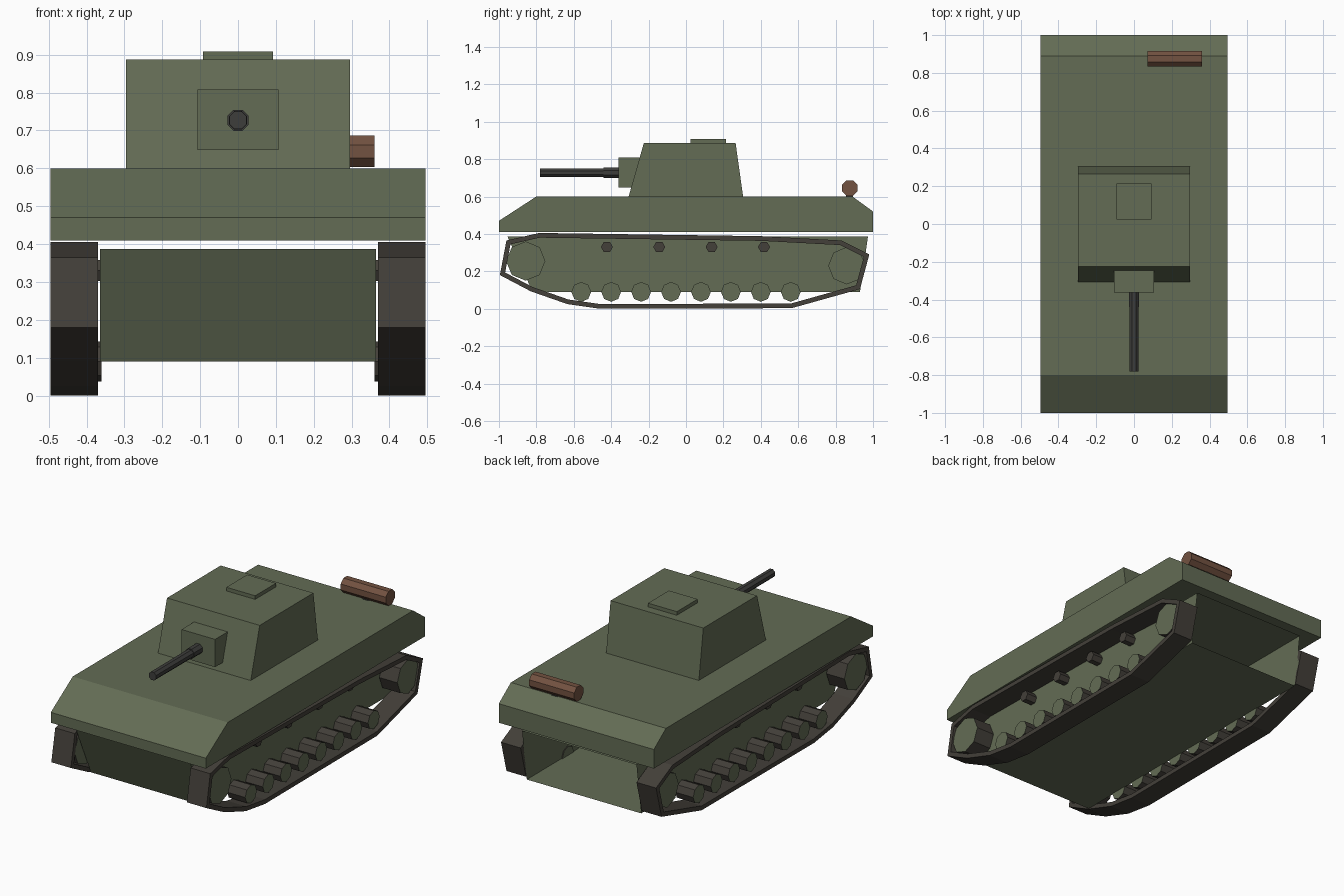
import bpy, bmesh, math
from mathutils import Vector

if "Cube" in bpy.data.objects:
    bpy.data.objects.remove(bpy.data.objects["Cube"])


def material(name, rgb):
    m = bpy.data.materials.new(name)
    m.diffuse_color = (*rgb, 1)
    m.use_nodes = True
    m.node_tree.nodes["Principled BSDF"].inputs["Base Color"].default_value = m.diffuse_color
    return m


GREEN = material("olive green", (0.125, 0.150, 0.090))
TRACK = material("dark track brown", (0.056, 0.050, 0.041))
STEEL = material("gun steel", (0.047, 0.047, 0.044))
RUST = material("rusty brown", (0.170, 0.084, 0.052))


def finish(name, bm, mats, mirror=False):
    bmesh.ops.recalc_face_normals(bm, faces=bm.faces[:])
    me = bpy.data.meshes.new(name)
    bm.to_mesh(me)
    bm.free()
    for m in mats:
        me.materials.append(m)
    ob = bpy.data.objects.new(name, me)
    bpy.context.collection.objects.link(ob)
    if mirror:
        ob.modifiers.new("mirror", 'MIRROR').use_axis[0] = True
    return ob


def extrude_profile(name, pts, x0, x1, mat, open_rear=False):
    """Side profile (y, z) extruded across x."""
    bm = bmesh.new()
    a = [bm.verts.new((x0, y, z)) for y, z in pts]
    b = [bm.verts.new((x1, y, z)) for y, z in pts]
    n = len(pts)
    bm.faces.new(a)
    bm.faces.new(b)
    for i in range(n):
        j = (i + 1) % n
        bm.faces.new((a[i], a[j], b[j], b[i]))
    if open_rear:
        rear = max(bm.faces, key=lambda f: f.calc_center_median().y)
        bmesh.ops.delete(bm, geom=[rear], context='FACES')
    return finish(name, bm, [mat])


def box(name, x, y, z, mat):
    return extrude_profile(name, [(y[0], z[0]), (y[1], z[0]), (y[1], z[1]), (y[0], z[1])], x[0], x[1], mat)


def lathe(name, axis, rings, centre, mats, sides=8, turn=0.0, mirror=False):
    """Stack of (position along axis, radius) rings around the x or y axis."""
    bm = bmesh.new()
    loops = []
    for p, r in rings:
        loop = []
        for k in range(sides):
            t = turn + math.tau * k / sides
            u, v = centre[0] + r * math.cos(t), centre[1] + r * math.sin(t)
            loop.append(bm.verts.new((p, u, v) if axis == 'x' else (u, p, v)))
        loops.append(loop)
    for a, b in zip(loops, loops[1:]):
        for k in range(sides):
            j = (k + 1) % sides
            bm.faces.new((a[k], a[j], b[j], b[k]))
    for cap in (loops[0], loops[-1]):
        bm.faces.new(cap).material_index = len(mats) - 1
    return finish(name, bm, mats, mirror)


# Hull: wide upper body, narrow lower tub open at the back
extrude_profile("upper_hull", [(-1, .41), (-1, .47), (-.8, .6), (.89, .6), (1, .52), (1, .41)],
                -.495, .495, GREEN)
extrude_profile("lower_hull", [(-.955, .387), (-.82, .09), (.93, .09), (.973, .387)],
                -.365, .365, GREEN, open_rear=True)

# Turret, hatch, mantlet and gun
extrude_profile("turret", [(-.308, .595), (-.225, .887), (.265, .887), (.306, .595)],
                -.296, .296, GREEN)
box("turret_hatch", (-.092, .092), (.025, .215), (.88, .908), GREEN)
box("gun_mantlet", (-.107, .107), (-.362, -.24), (.648, .808), GREEN)
lathe("gun_barrel", 'y', [(-.78, .025), (-.44, .026), (-.44, .03), (-.34, .03)], (0, .727),
      [STEEL], turn=math.pi / 8)

# Exhaust muffler and bracket on the rear deck
lathe("muffler", 'x', [(.072, .045), (.36, .045)], (.875, .645), [RUST], turn=math.pi / 8)
box("muffler_bracket", (.195, .235), (.855, .893), (.595, .625), STEEL)

# Track: closed band offset inwards
outer = [Vector(p) for p in [(-.995, .18), (-.83, .093), (-.635, .025), (-.46, 0), (.565, .003),
                             (.93, .105), (.98, .29), (.83, .365), (.4, .388), (-.785, .405), (-.96, .365)]]
THICK = .025
inner = []
for i, p in enumerate(outer):
    d0 = (p - outer[i - 1]).normalized()
    d1 = (outer[(i + 1) % len(outer)] - p).normalized()
    n0, n1 = Vector((-d0.y, d0.x)), Vector((-d1.y, d1.x))
    inner.append(p + (n0 + n1) * THICK / (1 + n0.dot(n1)))
bm = bmesh.new()
section = [(outer, .37), (outer, .495), (inner, .495), (inner, .37)]
rows = [[bm.verts.new((x, p.x, p.y)) for p in path] for path, x in section]
for r in range(4):
    a, b = rows[r], rows[(r + 1) % 4]
    for i in range(len(outer)):
        j = (i + 1) % len(outer)
        bm.faces.new((a[i], a[j], b[j], b[i]))
finish("track", bm, [TRACK], mirror=True)

# Running gear: dark rims with green discs
lathe("drive_wheel", 'x', [(.37, .105), (.485, .105)], (-.857, .255), [TRACK, GREEN], mirror=True)
lathe("idler_wheel", 'x', [(.37, .1), (.485, .1)], (.86, .23), [TRACK, GREEN], mirror=True)
for k in range(8):
    lathe(f"road_wheel_{k + 1}", 'x', [(.36, .053), (.475, .053)], (-.56 + .16 * k, .09),
          [TRACK, GREEN], turn=math.pi / 8 * 0, mirror=True)
for k in range(4):
    lathe(f"return_roller_{k + 1}", 'x', [(.36, .032), (.43, .032)], (-.423 + .28 * k, .33),
          [TRACK], sides=6, mirror=True)
